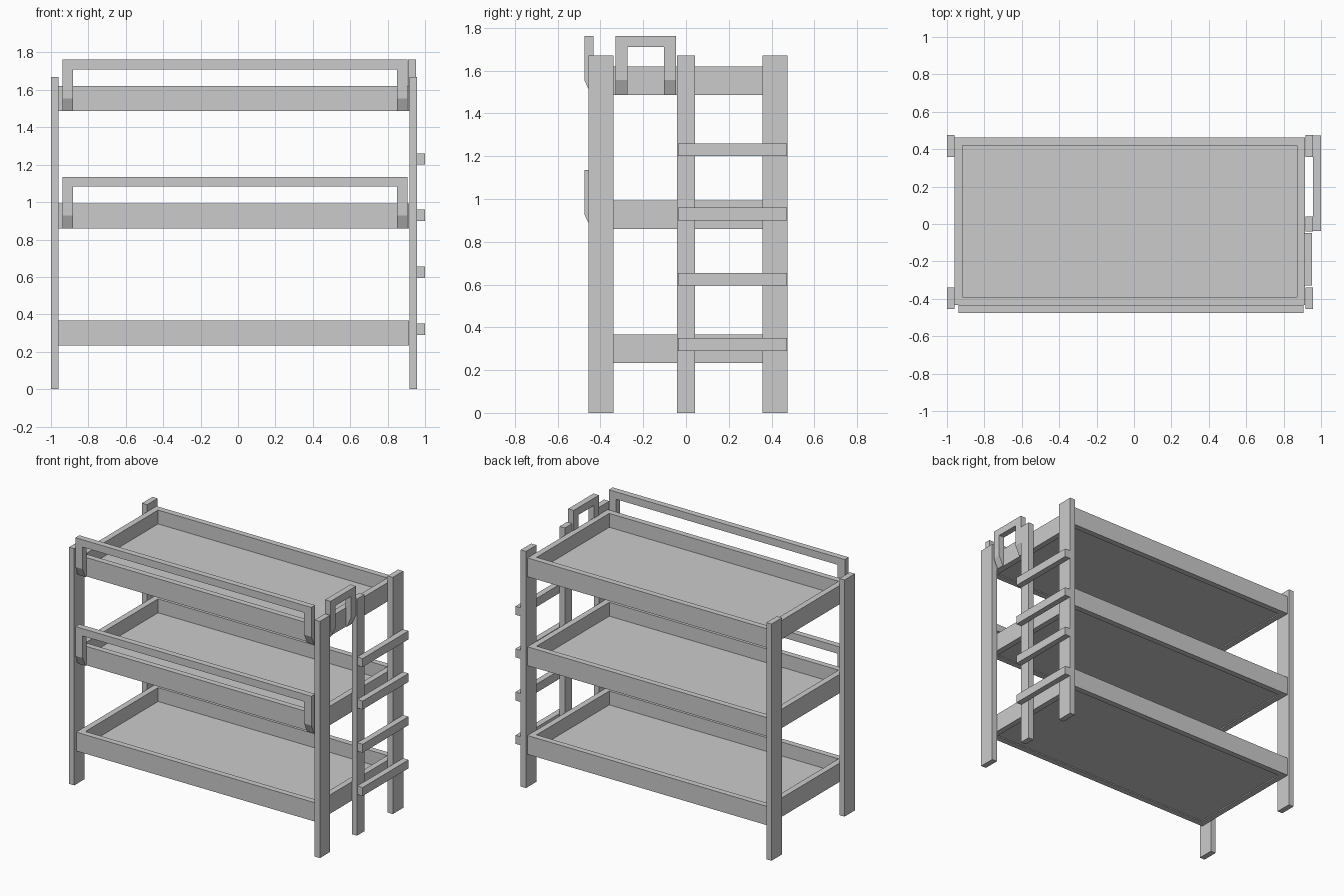
import bpy, bmesh
from math import pi

if "Cube" in bpy.data.objects:
    bpy.data.objects.remove(bpy.data.objects["Cube"])


def add_prism(bm, profile, x0, x1):
    """Extrude a (y, z) profile along x."""
    a = [bm.verts.new((x0, y, z)) for y, z in profile]
    b = [bm.verts.new((x1, y, z)) for y, z in profile]
    n = len(profile)
    bm.faces.new(a)
    bm.faces.new(b[::-1])
    for i in range(n):
        j = (i + 1) % n
        bm.faces.new((a[i], b[i], b[j], a[j]))


def add_box(bm, x0, x1, y0, y1, z0, z1):
    add_prism(bm, [(y0, z0), (y1, z0), (y1, z1), (y0, z1)], x0, x1)


def finish(name, bm):
    bmesh.ops.recalc_face_normals(bm, faces=bm.faces)
    mesh = bpy.data.meshes.new(name)
    bm.to_mesh(mesh)
    bm.free()
    ob = bpy.data.objects.new(name, mesh)
    bpy.context.collection.objects.link(ob)
    return ob


def box(name, *bounds):
    bm = bmesh.new()
    add_box(bm, *bounds)
    return finish(name, bm)


def guard(name, length, location, angle=0):
    """U-shaped guard rail; outer face is local y = 0, facing -y, base at z = 0."""
    bm = bmesh.new()
    h, t, w, bar = 0.275, 0.043, 0.056, 0.052
    leg = [(0, h), (0, 0.068), (0.032, 0), (t, 0), (t, h)]
    add_prism(bm, leg, -length / 2, -length / 2 + w)
    add_prism(bm, leg, length / 2 - w, length / 2)
    add_box(bm, -length / 2 + w, length / 2 - w, 0, t, h - bar, h)
    ob = finish(name, bm)
    ob.location = location
    ob.rotation_euler.z = angle
    return ob


POST_TOP = 1.67
BX0, BX1, BY0, BY1, T = -0.96, 0.914, -0.432, 0.462, 0.042
LEVELS = (0.234, 0.86, 1.487)

# Corner posts and the ladder's inner post
for side, x0, x1 in (("left", -1.0, -0.96), ("right", 0.917, 0.958)):
    box(f"{side}_front_post", x0, x1, -0.455, -0.34, 0, POST_TOP)
    box(f"{side}_back_post", x0, x1, 0.358, 0.475, 0, POST_TOP)
box("ladder_post", 0.917, 0.958, -0.041, 0.041, 0, POST_TOP)

# Three bed trays: side rails, end rails and base panel
for i, z in enumerate(LEVELS, 1):
    top = z + 0.133
    box(f"bed_{i}_front_rail", BX0, BX1, BY0, BY0 + T, z, top)
    box(f"bed_{i}_back_rail", BX0, BX1, BY1 - T, BY1, z, top)
    box(f"bed_{i}_left_rail", BX0, BX0 + T, BY0 + T, BY1 - T, z, top)
    box(f"bed_{i}_right_rail", BX1 - T, BX1, BY0 + T, BY1 - T, z, top)
    box(f"bed_{i}_base", BX0 + T, BX1 - T, BY0 + T, BY1 - T, z + 0.008, z + 0.035)

# Ladder rungs
for i, z in enumerate((0.29, 0.595, 0.90, 1.20), 1):
    box(f"ladder_rung_{i}", 0.958, 1.0, -0.038, 0.473, z, z + 0.06)

# Guards on the front of the upper two beds, and a short one at the ladder end
for label, z in zip(("middle", "upper"), LEVELS[1:]):
    guard(f"{label}_front_guard", 1.842, (-0.016, -0.475, z))
guard("end_guard", 0.282, (0.953, -0.188, LEVELS[2]), pi / 2)
